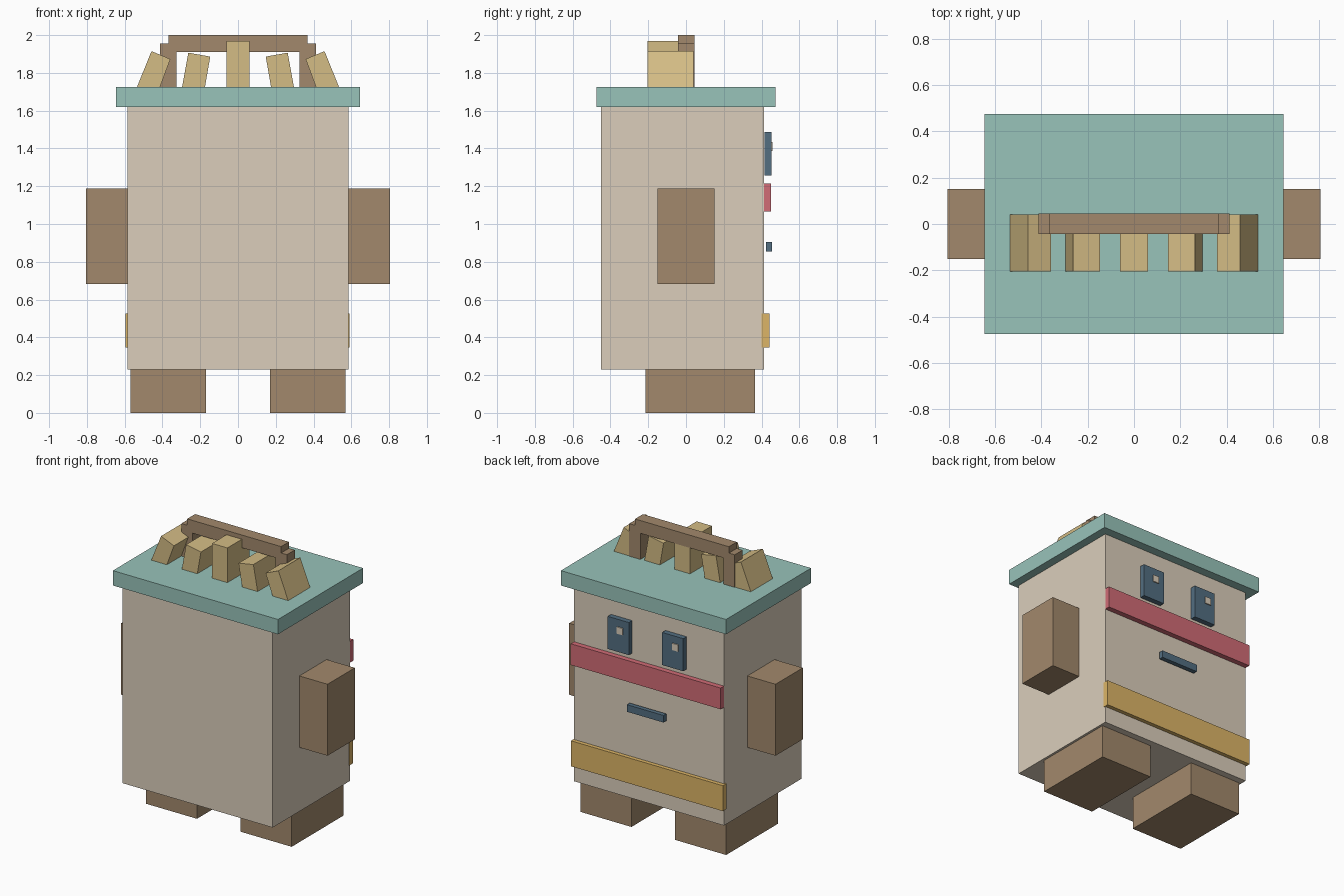
import bpy
import bmesh

if "Cube" in bpy.data.objects:
    bpy.data.objects.remove(bpy.data.objects["Cube"], do_unlink=True)


def material(name, rgb):
    """Flat material from an 8-bit sRGB colour, converted to linear."""
    linear = [((c / 255 + 0.055) / 1.055) ** 2.4 for c in rgb] + [1.0]
    mat = bpy.data.materials.new(name)
    mat.use_nodes = True
    mat.diffuse_color = linear
    mat.node_tree.nodes["Principled BSDF"].inputs["Base Color"].default_value = linear
    return mat


BEIGE = material("beige", (219, 206, 187))
BROWN = material("brown", (162, 137, 108))
TEAL = material("teal", (152, 195, 186))
SAND = material("sand", (212, 188, 133))
SLATE = material("slate_blue", (83, 110, 129))
RED = material("rose_red", (209, 108, 118))
OCHRE = material("ochre", (220, 181, 103))


def prism(name, profile, y, mat):
    """Extrude an x-z profile between two y values."""
    bm = bmesh.new()
    face = bm.faces.new([bm.verts.new((px, y[0], pz)) for px, pz in profile])
    result = bmesh.ops.extrude_face_region(bm, geom=[face])
    moved = [v for v in result["geom"] if isinstance(v, bmesh.types.BMVert)]
    bmesh.ops.translate(bm, verts=moved, vec=(0, y[1] - y[0], 0))
    bmesh.ops.recalc_face_normals(bm, faces=bm.faces)
    mesh = bpy.data.meshes.new(name)
    bm.to_mesh(mesh)
    bm.free()
    mesh.materials.append(mat)
    obj = bpy.data.objects.new(name, mesh)
    bpy.context.collection.objects.link(obj)
    return obj


def box(name, x, y, z, mat):
    """Box from its extents along each axis."""
    return prism(name, [(x[0], z[0]), (x[1], z[0]), (x[1], z[1]), (x[0], z[1])], y, mat)


# Body and lid
box("body", (-0.586, 0.586), (-0.45, 0.413), (0.23, 1.62), BEIGE)
box("lid", (-0.645, 0.645), (-0.475, 0.475), (1.62, 1.725), TEAL)

# Painted-on face details, on the +y side
box("red_band", (-0.586, 0.586), (0.413, 0.45), (1.065, 1.215), RED)
box("ochre_band", (-0.596, 0.59), (0.40, 0.441), (0.345, 0.525), OCHRE)
box("mouth", (-0.143, 0.143), (0.424, 0.455), (0.855, 0.905), SLATE)

# Mirrored limbs and eyes
for side, s in (("left", 1), ("right", -1)):
    box(side + "_arm", (s * 0.58, s * 0.806), (-0.152, 0.152), (0.682, 1.187), BROWN)
    box(side + "_leg", (s * 0.17, s * 0.57), (-0.215, 0.366), (0, 0.235), BROWN)
    box(side + "_eye", (s * 0.13, s * 0.295), (0.415, 0.452), (1.257, 1.487), SLATE)
for side, px in (("left", 0.198), ("right", -0.236)):
    box(side + "_pupil", (px - 0.023, px + 0.023), (0.45, 0.459), (1.387, 1.435), BEIGE)

# Upright bars on the lid, leaning inwards towards the top
BAR_Y = (-0.204, 0.041)
box("middle_bar", (-0.06, 0.06), BAR_Y, (1.72, 1.97), SAND)
bars = {
    "inner_bar": [(0.175, 1.725), (0.296, 1.725), (0.263, 1.907), (0.147, 1.886)],
    "outer_bar": [(0.413, 1.725), (0.535, 1.725), (0.458, 1.915), (0.358, 1.873)],
}
for name, profile in bars.items():
    for side, s in (("left", 1), ("right", -1)):
        prism(side + "_" + name, [(s * px, pz) for px, pz in profile], BAR_Y, SAND)

# Stepped arch handle behind the bars
half = [(0.325, 1.91), (0.325, 1.72), (0.412, 1.72), (0.412, 1.955), (0.367, 1.955), (0.367, 2.0)]
prism("handle", half + [(-px, pz) for px, pz in reversed(half)], (-0.043, 0.045), BROWN)
